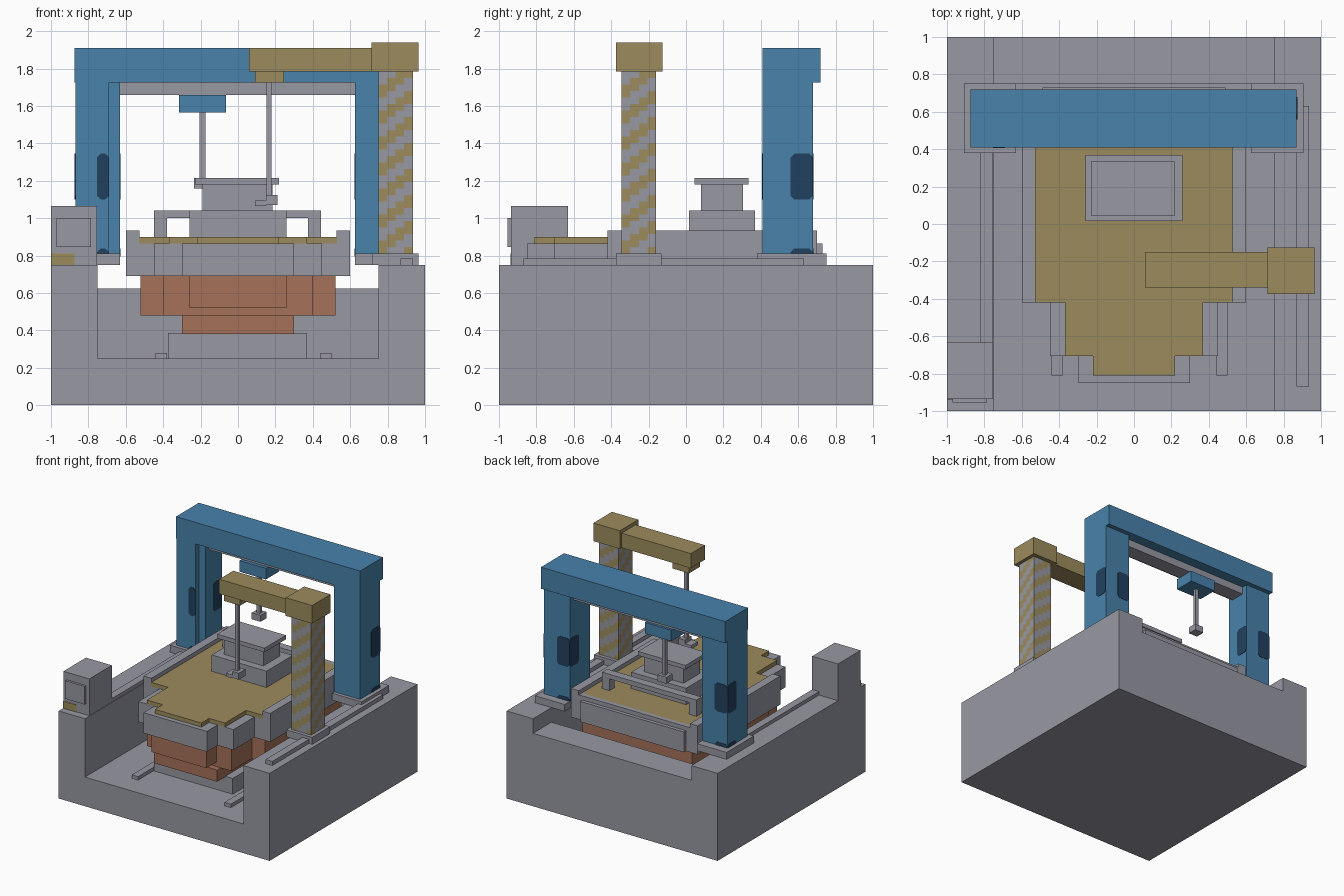
import bpy, bmesh

if "Cube" in bpy.data.objects:
    bpy.data.objects.remove(bpy.data.objects["Cube"])


def material(name, rgb):
    m = bpy.data.materials.new(name)
    m.diffuse_color = (*rgb, 1)
    m.use_nodes = True
    m.node_tree.nodes["Principled BSDF"].inputs["Base Color"].default_value = m.diffuse_color
    return m


GREY = material("concrete grey", (0.31, 0.315, 0.365))
BLUE = material("crane blue", (0.065, 0.225, 0.41))
DARK = material("window navy", (0.016, 0.053, 0.115))
YELLOW = material("deck yellow", (0.335, 0.26, 0.11))
RUST = material("hull rust", (0.38, 0.165, 0.10))


def finish(name, bm, *mats):
    bmesh.ops.recalc_face_normals(bm, faces=bm.faces)
    me = bpy.data.meshes.new(name)
    bm.to_mesh(me)
    bm.free()
    for m in mats:
        me.materials.append(m)
    ob = bpy.data.objects.new(name, me)
    bpy.context.collection.objects.link(ob)
    return ob


def box(name, x, y, z, mat):
    """Box from (min, max) pairs."""
    bm = bmesh.new()
    bmesh.ops.create_cube(bm, size=1)
    for v in bm.verts:
        v.co = [r[0] if c < 0 else r[1] for c, r in zip(v.co, (x, y, z))]
    return finish(name, bm, mat)


def prism(name, outline, z, mat):
    """Vertical prism over a plan outline."""
    bm = bmesh.new()
    face = bm.faces.new([bm.verts.new((px, py, z[0])) for px, py in outline])
    out = bmesh.ops.extrude_face_region(bm, geom=[face])["geom"]
    for v in out:
        if isinstance(v, bmesh.types.BMVert):
            v.co.z = z[1]
    return finish(name, bm, mat)


def mirrored(half):
    return half + [(-px, py) for px, py in reversed(half)]


# Dry dock: floor, U-shaped side walls and lower back wall
box("dock_floor", (-1, 1), (-1, 1), (0, 0.25), GREY)
for s, side in ((-1, "left"), (1, "right")):
    box(f"dock_wall_{side}", sorted((0.75 * s, s)), (-1, 1), (0.25, 0.75), GREY)
box("dock_back_wall", (-0.75, 0.75), (0.75, 1), (0.25, 0.625), GREY)

# Rails on floor and walls, keel support
for i, x0 in enumerate((-0.44, 0.44)):
    box(f"floor_rail_{i}", (x0, x0 + 0.06), (-0.81, 0.7), (0.25, 0.28), GREY)
box("keel_support", (-0.375, 0.37), (-0.6, 0.6), (0.25, 0.385), GREY)
box("wall_rail_left", (-0.82, -0.755), (-0.63, 0.62), (0.75, 0.78), GREY)
box("wall_rail_right", (0.87, 0.935), (-0.87, 0.63), (0.75, 0.785), GREY)

# Ship hull: rust underside
box("keel", (-0.3, 0.3), (-0.71, 0.6), (0.38, 0.48), RUST)
prism("lower_hull", mirrored([(0.4, -0.66), (0.4, -0.38), (0.52, -0.38),
                              (0.52, 0.66)]), (0.48, 0.69), RUST)
box("lower_bow", (-0.26, 0.26), (-0.8, -0.66), (0.52, 0.69), RUST)

# Ship hull: grey topsides, bulwarks and stepped deck
prism("upper_hull", mirrored([(0.3, -0.85), (0.3, -0.705), (0.45, -0.705),
                              (0.45, -0.42), (0.6, -0.42), (0.6, 0.7),
                              (0.49, 0.7), (0.49, 0.73)]), (0.69, 0.865), GREY)
prism("deck", mirrored([(0.22, -0.81), (0.22, -0.705), (0.37, -0.705),
                        (0.37, -0.42), (0.53, -0.42), (0.53, 0.66)]),
      (0.865, 0.9), YELLOW)
for s, side in ((-1, "left"), (1, "right")):
    box(f"bulwark_{side}", sorted((0.527 * s, 0.6 * s)), (-0.42, 0.7),
        (0.865, 0.935), GREY)
box("stern_edge", (-0.527, 0.527), (0.66, 0.7), (0.865, 0.9), GREY)

# Deckhouse and rear frame
box("deckhouse_base", (-0.26, 0.26), (0.015, 0.37), (0.9, 1.04), GREY)
box("deckhouse_cabin", (-0.19, 0.185), (0.08, 0.305), (1.04, 1.18), GREY)
box("deckhouse_roof", (-0.23, 0.22), (0.045, 0.335), (1.18, 1.215), GREY)
box("stern_frame_beam", (-0.45, 0.445), (0.43, 0.5), (1.0, 1.04), GREY)
for i, x0 in enumerate((-0.45, 0.375)):
    box(f"stern_frame_leg_{i}", (x0, x0 + 0.07), (0.43, 0.5), (0.9, 1.0), GREY)

# Control tower with screen and painted patch
box("control_tower", (-1, -0.755), (-0.935, -0.63), (0.75, 1.065), GREY)
box("tower_screen", (-0.97, -0.785), (-0.955, -0.935), (0.845, 1.0), GREY)
box("tower_patch", (-1, -0.875), (-0.939, -0.935), (0.75, 0.81), YELLOW)

# Gantry crane: beam, legs and feet
box("gantry_beam", (-0.875, 0.87), (0.41, 0.72), (1.725, 1.91), BLUE)
prism("gantry_leg_left", [(-0.87, 0.41), (-0.69, 0.41), (-0.69, 0.46),
                          (-0.63, 0.46), (-0.63, 0.68), (-0.87, 0.68)],
      (0.81, 1.725), BLUE)
box("gantry_leg_right", (0.625, 0.87), (0.41, 0.68), (0.81, 1.725), BLUE)
for i, x0 in enumerate((-0.91, 0.625)):
    box(f"gantry_foot_{i}", (x0, x0 + 0.28), (0.38, 0.75), (0.75, 0.81), GREY)


# Dark leg windows and the small dark patches below them
def chamfered(name, axis, at, span, z):
    """Thin octagonal plate facing the given axis."""
    a, b = span
    c = 0.02
    pts = [(a + c, z[0]), (b - c, z[0]), (b, z[0] + c), (b, z[1] - c),
           (b - c, z[1]), (a + c, z[1]), (a, z[1] - c), (a, z[0] + c)]
    bm = bmesh.new()
    rings = []
    for d in (-0.003, 0.003):
        rings.append([bm.verts.new((at + d, u, w) if axis == "x" else
                                   (u, at + d, w)) for u, w in pts])
        bm.faces.new(rings[-1])
    for i in range(8):
        j = (i + 1) % 8
        bm.faces.new((rings[0][i], rings[0][j], rings[1][j], rings[1][i]))
    finish(name, bm, DARK)


for lo, hi, side in ((-0.87, -0.63, "left"), (0.625, 0.87, "right")):
    for part, z in (("window", (1.1, 1.345)), ("toe_patch", (0.795, 0.838))):
        for k, x in enumerate((lo, hi)):
            chamfered(f"{part}_{side}_{k}", "x", x, (0.56, 0.68), z)
        chamfered(f"{part}_{side}_back", "y", 0.68, (lo, lo + 0.12), z)
for part, z in (("window", (1.1, 1.345)), ("toe_patch", (0.795, 0.838))):
    chamfered(f"{part}_left_front", "y", 0.41, (-0.755, -0.69), z)

# Gantry trolley, track, cable and hook
box("trolley_track", (-0.63, 0.625), (0.5, 0.63), (1.66, 1.725), GREY)
box("trolley", (-0.315, -0.065), (0.47, 0.65), (1.565, 1.66), BLUE)
box("trolley_cable", (-0.205, -0.175), (0.545, 0.575), (1.21, 1.565), GREY)
box("trolley_hook", (-0.235, -0.15), (0.52, 0.6), (1.16, 1.215), GREY)

# Jib crane: foot, cap and boom
box("jib_foot", (0.72, 0.965), (-0.375, -0.13), (0.75, 0.81), GREY)
box("jib_cap", (0.715, 0.965), (-0.375, -0.125), (1.785, 1.94), YELLOW)
box("jib_boom", (0.06, 0.715), (-0.34, -0.15), (1.785, 1.91), YELLOW)
box("jib_block", (0.09, 0.245), (-0.32, -0.17), (1.725, 1.785), YELLOW)
box("jib_cable", (0.152, 0.18), (-0.26, -0.232), (1.1, 1.725), GREY)
box("jib_hook", (0.15, 0.21), (-0.29, -0.2), (1.07, 1.125), GREY)
box("jib_hook_tip", (0.09, 0.15), (-0.29, -0.2), (1.065, 1.095), GREY)

# Jib post with stepped diagonal stripes
X0, Y0, Z0, W, H, COLS, ROWS = 0.75, -0.345, 0.81, 0.185, 0.975, 4, 28
corners = [(0, 0), (1, 0), (1, 1), (0, 1)]
bm = bmesh.new()
for side in range(4):
    (ax, ay), (bx, by) = corners[side], corners[(side + 1) % 4]
    for c in range(COLS):
        for r in range(ROWS):
            quad = []
            for dc, dr in ((0, 0), (1, 0), (1, 1), (0, 1)):
                t = (c + dc) / COLS
                quad.append(bm.verts.new((X0 + W * (ax + (bx - ax) * t),
                                          Y0 + W * (ay + (by - ay) * t),
                                          Z0 + H * (r + dr) / ROWS)))
            bm.faces.new(quad).material_index = int((r - c) % 4 < 2)
bmesh.ops.remove_doubles(bm, verts=bm.verts, dist=0.0005)
finish("jib_post", bm, GREY, YELLOW)
